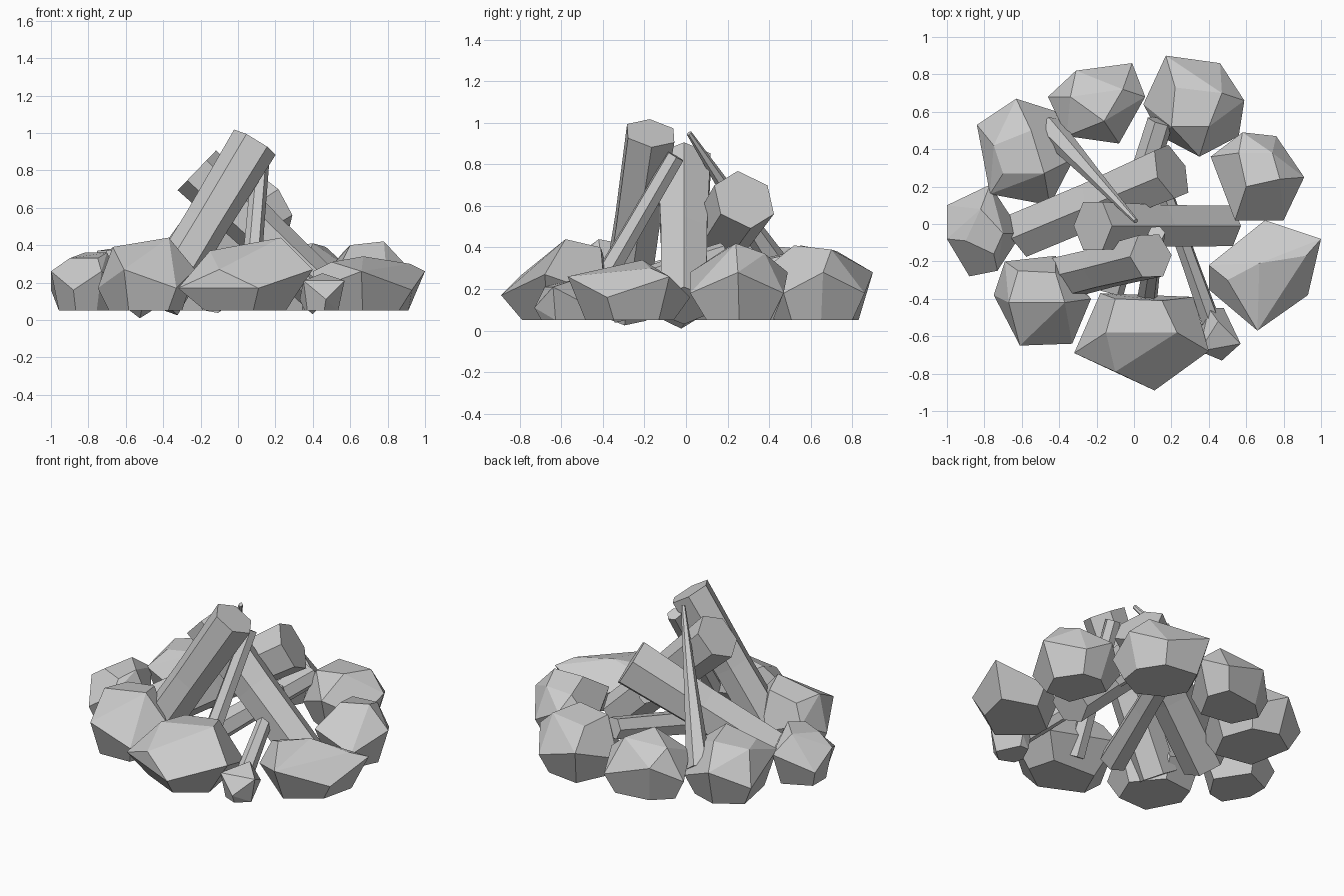
import bpy, bmesh, math
from mathutils import Vector

if "Cube" in bpy.data.objects:
    bpy.data.objects.remove(bpy.data.objects["Cube"])


def finish(bm, name):
    bmesh.ops.recalc_face_normals(bm, faces=bm.faces)
    me = bpy.data.meshes.new(name)
    bm.to_mesh(me)
    bm.free()
    ob = bpy.data.objects.new(name, me)
    bpy.context.collection.objects.link(ob)
    return ob


def rock(name, outline, crown, mid=0.21, base=0.68):
    """Faceted stone: hull of a zigzag waist outline, a smaller flat base and a few crown points."""
    bm = bmesh.new()
    cx = sum(p[0] for p in outline) / len(outline)
    cy = sum(p[1] for p in outline) / len(outline)
    for i, (x, y) in enumerate(outline):
        bm.verts.new((x, y, mid + (0.07 if i % 2 else -0.03)))
        bm.verts.new((cx + (x - cx) * base, cy + (y - cy) * base, 0.05))
    for p in crown:
        bm.verts.new(p)
    res = bmesh.ops.convex_hull(bm, input=bm.verts)
    bmesh.ops.delete(bm, geom=list({v for v in res["geom_interior"] if isinstance(v, bmesh.types.BMVert)}),
                     context='VERTS')
    bmesh.ops.dissolve_limit(bm, angle_limit=math.radians(18), verts=bm.verts, edges=bm.edges)
    return finish(bm, name)


def log(name, foot, head, r0, r1, roll=0, sides=6):
    """Tapered faceted log between two points, with a slightly pinched middle ring."""
    a, b = Vector(foot), Vector(head)
    q = (b - a).to_track_quat('Z', 'Y')
    bm = bmesh.new()
    rings = []
    for t in (0, 0.5, 1):
        r = (r0 + (r1 - r0) * t) * (0.94 if t == 0.5 else 1)
        ring = []
        for i in range(sides):
            u = math.radians(roll) + math.tau * i / sides
            ring.append(bm.verts.new(a.lerp(b, t) + q @ Vector((r * math.cos(u), r * math.sin(u), 0))))
        rings.append(ring)
    for lo, hi in zip(rings, rings[1:]):
        for i in range(sides):
            j = (i + 1) % sides
            bm.faces.new((lo[i], lo[j], hi[j], hi[i]))
    bm.faces.new(rings[0])
    bm.faces.new(rings[-1])
    return finish(bm, name)


# Ring of stones
rock("front_rock", [(-.32, -.69), (-.18, -.37), (.32, -.39), (.40, -.68), (.11, -.89), (-.10, -.79)],
     [(-.15, -.58, .37), (.23, -.58, .44), (.15, -.41, .40), (-.1, -.4, .36)], 0.2, 0.6)
rock("right_front_rock", [(.40, -.35), (.40, -.22), (.70, .02), (1, -.08), (.93, -.38), (.66, -.57)],
     [(.67, -.21, .34), (.5, -.30, .31), (.92, -.17, .30), (.68, -.42, .30)], 0.19, 0.72)
rock("right_rock", [(.41, .36), (.58, .49), (.76, .47), (.91, .25), (.80, .02), (.54, .02)],
     [(.60, .20, .40), (.78, .24, .42), (.56, .38, .36), (.74, .38, .37)])
rock("back_right_rock", [(.05, .64), (.17, .90), (.46, .86), (.59, .66), (.56, .47), (.35, .36), (.14, .47)],
     [(.22, .73, .38), (.47, .70, .39), (.40, .52, .41), (.2, .52, .38)], 0.21, 0.75)
rock("back_rock", [(-.46, .68), (-.31, .82), (-.01, .86), (.06, .68), (-.08, .43), (-.36, .47)],
     [(-.34, .68, .37), (-.06, .72, .38), (-.16, .55, .41)], 0.21, 0.75)
rock("back_left_rock", [(-.84, .53), (-.63, .67), (-.41, .60), (-.32, .35), (-.45, .10), (-.77, .16)],
     [(-.75, .42, .37), (-.55, .50, .40), (-.48, .27, .41), (-.70, .27, .37)], 0.21, 0.75)
rock("left_rock", [(-1, .10), (-1, -.08), (-.88, -.28), (-.73, -.25), (-.6, -.05), (-.77, .21)],
     [(-.82, .08, .36), (-.70, -.05, .36), (-.90, -.09, .33), (-.75, -.16, .33)], 0.19, 0.75)
rock("left_front_rock", [(-.75, -.38), (-.69, -.20), (-.42, -.17), (-.23, -.40), (-.33, -.64), (-.61, -.65)],
     [(-.67, -.42, .39), (-.37, -.42, .44), (-.62, -.25, .38), (-.42, -.26, .41)], 0.2, 0.75)
rock("small_rock", [(.33, -.60), (.40, -.45), (.48, -.45), (.57, -.64), (.47, -.73), (.35, -.68)],
     [(.38, -.60, .22), (.50, -.62, .22), (.45, -.52, .25)], 0.14, 0.75)

# Thick logs leaning together
log("right_leaning_log", (.485, -.01, .12), (-.22, -.01, .80), .125, .148, 30)
log("tall_log", (-.43, -.30, .09), (.09, -.17, .95), .125, .13, 20)
log("rear_log", (-.59, -.05, .13), (.20, .28, .63), .14, .16, 30)

# Thin sticks
log("front_stick", (.06, -.47, .12), (.12, -.05, .84), .058, .047, 15)
log("tapered_stick", (-.45, .51, .20), (.01, .015, .95), .075, .013)
log("low_stick", (.44, -.60, .13), (.16, .18, .38), .055, .045, 20)
log("low_log", (-.14, -.35, .12), (.14, .55, .32), .09, .07, 10)
